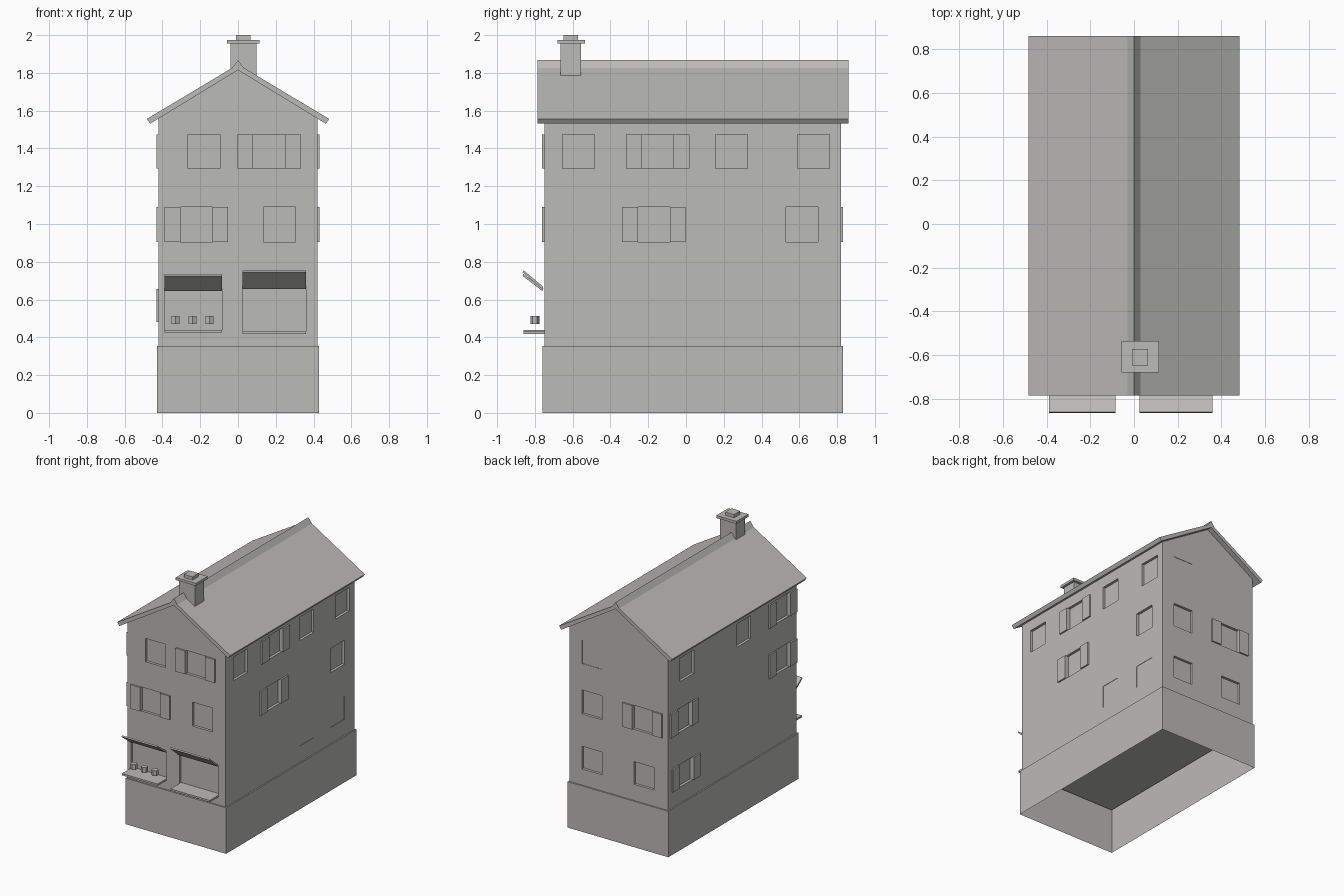
import bpy, bmesh, math
from mathutils import Vector

cube = bpy.data.objects.get("Cube")
if cube:
    bpy.data.objects.remove(cube, do_unlink=True)

stone = bpy.data.materials.new("plain_grey")
stone.use_nodes = True
GREY = (0.5, 0.495, 0.475, 1)
stone.diffuse_color = GREY
stone.node_tree.nodes["Principled BSDF"].inputs["Base Color"].default_value = GREY


def finish(name, bm):
    bmesh.ops.recalc_face_normals(bm, faces=bm.faces)
    mesh = bpy.data.meshes.new(name)
    bm.to_mesh(mesh)
    bm.free()
    mesh.materials.append(stone)
    obj = bpy.data.objects.new(name, mesh)
    bpy.context.collection.objects.link(obj)
    return obj


def add_box(bm, lo, hi):
    lo, hi = Vector(lo), Vector(hi)
    verts = bmesh.ops.create_cube(bm, size=1)["verts"]
    for v in verts:
        v.co = (lo + hi) / 2 + v.co * (hi - lo)
    return verts


def box(name, lo, hi):
    bm = bmesh.new()
    add_box(bm, lo, hi)
    return finish(name, bm)


def prism(name, points, start, sweep):
    """Extrude a closed outline of 3D points along a vector."""
    bm = bmesh.new()
    face = bm.faces.new([bm.verts.new(Vector(p) + Vector(start)) for p in points])
    ext = bmesh.ops.extrude_face_region(bm, geom=[face])["geom"]
    bmesh.ops.translate(bm, vec=sweep, verts=[g for g in ext if isinstance(g, bmesh.types.BMVert)])
    return finish(name, bm)


HALF, FRONT, BACK, BASE = 0.42, -0.75, 0.82, 0.355


def wall_box(bm, wall, u0, u1, z0, z1, d0, d1):
    """Box on a wall: u along it, d measured outward from its surface."""
    side = {"front": FRONT, "back": BACK, "left": HALF, "right": -HALF}[wall]
    out = 1 if side > 0 else -1
    n0, n1 = sorted((side + out * d0, side + out * d1))
    if wall in ("front", "back"):
        add_box(bm, (u0, n0, z0), (u1, n1, z1))
    else:
        add_box(bm, (n0, u0, z0), (n1, u1, z1))


# Plinth, open underneath
bm = bmesh.new()
add_box(bm, (-0.43, -0.76, 0), (0.43, 0.83, BASE))
bm.faces.ensure_lookup_table()
bottom = min(bm.faces, key=lambda f: f.calc_center_median().z)
bmesh.ops.delete(bm, geom=[bottom], context="FACES_ONLY")
finish("plinth", bm)

# Gabled walls
EAVE, PEAK = 1.57, 1.823
outline = [(-HALF, 0, 0.345), (HALF, 0, 0.345), (HALF, 0, EAVE), (0, 0, PEAK), (-HALF, 0, EAVE)]
walls = prism("walls", outline, (0, FRONT, 0), (0, BACK - FRONT, 0))

# Windows per wall and storey: start along the wall, style
ROWS = {"top": (1.295, 1.475), "middle": (0.905, 1.09), "ground": (0.48, 0.655)}
WINDOWS = [
    ("front", "top", -0.265, "plain"), ("front", "top", 0.08, "shutters"),
    ("front", "middle", -0.305, "shutters"), ("front", "middle", 0.135, "plain"),
    ("left", "top", -0.655, "plain"), ("left", "top", -0.235, "shutters"),
    ("left", "top", 0.155, "plain"), ("left", "top", 0.59, "plain"),
    ("left", "middle", -0.255, "shutters"), ("left", "middle", 0.53, "plain"),
    ("left", "ground", 0.155, "blind"), ("left", "ground", 0.53, "blind"),
    ("back", "top", 0.145, "blind"), ("back", "middle", 0.145, "plain"),
    ("back", "middle", -0.29, "shutters"), ("back", "ground", 0.145, "plain"),
    ("back", "ground", -0.3, "plain"),
    ("right", "top", 0.505, "plain"), ("right", "top", -0.19, "plain"),
    ("right", "top", -0.66, "shutters"), ("right", "middle", 0.54, "shutters"),
    ("right", "middle", -0.66, "shutters"), ("right", "ground", 0.52, "shutters"),
]
WIDTH, LEAF = 0.17, 0.083
cut, leaves = bmesh.new(), bmesh.new()
for wall, row, u, style in WINDOWS:
    z0, z1 = ROWS[row]
    depth = 0.003 if style == "blind" else 0.02
    wall_box(cut, wall, u, u + WIDTH, z0, z1, -depth, 0.05)
    if style == "shutters":
        for s in (u - LEAF, u + WIDTH):
            wall_box(leaves, wall, s, s + LEAF, z0, z1, -0.002, 0.012)
finish("shutters", leaves)

# Shop openings with a raised flap and a counter
for name, x0, x1, z0, z1, top in (("small", -0.39, -0.085, 0.44, 0.645, 0.735),
                                  ("large", 0.025, 0.36, 0.432, 0.655, 0.755)):
    wall_box(cut, "front", x0, x1, z0, z1, -0.02, 0.05)
    box(name + "_counter", (x0, -0.86, z0 - 0.014), (x1, FRONT + 0.01, z0))
    flap = [(0, -0.76, z1), (0, -0.865, top - 0.01), (0, -0.86, top), (0, -0.755, z1 + 0.012)]
    prism(name + "_flap", flap, (x0, 0, 0), (x1 - x0, 0, 0))

# Carve the openings into the walls
cutter = finish("opening_cutter", cut)
cutter.hide_render = True
mod = walls.modifiers.new("openings", "BOOLEAN")
mod.operation, mod.solver, mod.object = "DIFFERENCE", "EXACT", cutter
bpy.context.view_layer.objects.active = walls
bpy.ops.object.modifier_apply(modifier=mod.name)
bpy.data.objects.remove(cutter, do_unlink=True)

# Pots above the small counter
for i in range(3):
    bm = bmesh.new()
    bmesh.ops.create_cone(bm, cap_ends=True, segments=6, radius1=0.024, radius2=0.024, depth=0.042)
    bmesh.ops.translate(bm, vec=(-0.33 + 0.09 * i, -0.8, 0.491), verts=bm.verts)
    finish("pot_%d" % (i + 1), bm)

# Roof with a raised ridge cap
half = [(0.03, 1.827), (0.483, 1.556), (0.465, 1.531)]
outline = [(0, 1.868)] + half + [(0, 1.815)] + [(-x, z) for x, z in reversed(half)]
prism("roof", [(x, 0, z) for x, z in outline], (0, -0.785, 0), (0, 1.645, 0))

# Chimney
box("chimney_stack", (-0.04, -0.665, 1.75), (0.097, -0.555, 1.957))
box("chimney_cap", (-0.057, -0.68, 1.955), (0.115, -0.535, 1.975))
box("chimney_pot", (-0.01, -0.648, 1.974), (0.065, -0.573, 2.0))
